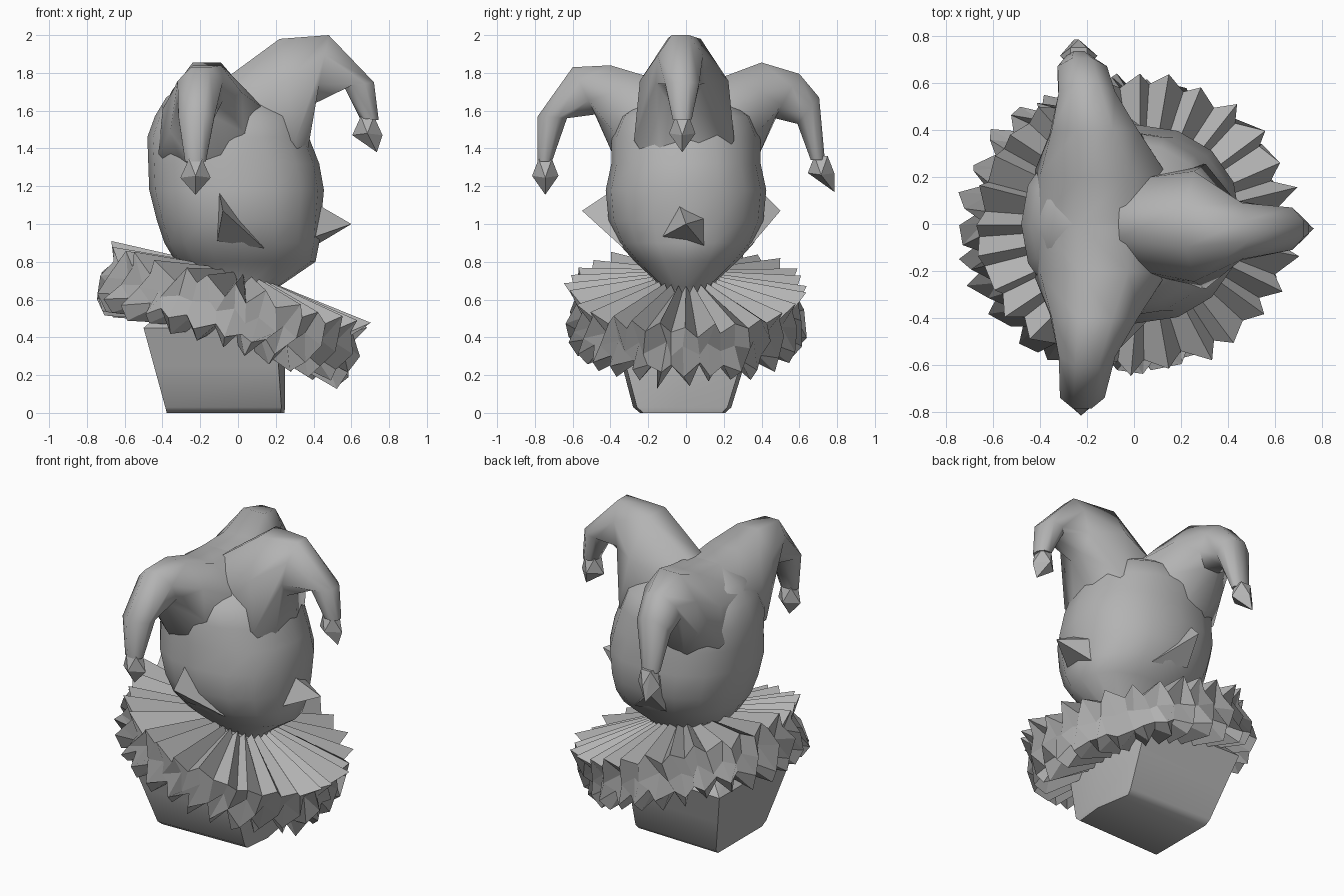
import bpy, bmesh, math, random
from mathutils import Vector, Matrix

if "Cube" in bpy.data.objects:
    bpy.data.objects.remove(bpy.data.objects["Cube"])

random.seed(4)
grey = bpy.data.materials.new("light_grey")
grey.diffuse_color = (0.45, 0.45, 0.45, 1)
grey.use_nodes = True
grey.node_tree.nodes["Principled BSDF"].inputs["Base Color"].default_value = grey.diffuse_color


def finish(name, bm, smooth=None):
    bmesh.ops.recalc_face_normals(bm, faces=bm.faces)
    me = bpy.data.meshes.new(name)
    bm.to_mesh(me)
    bm.free()
    me.materials.append(grey)
    ob = bpy.data.objects.new(name, me)
    bpy.context.collection.objects.link(ob)
    if smooth:
        bpy.ops.object.select_all(action='DESELECT')
        ob.select_set(True)
        bpy.context.view_layer.objects.active = ob
        bpy.ops.object.shade_smooth_by_angle(angle=math.radians(smooth))
    return ob


def loft(name, rings, smooth=None):
    """Skin a list of equal-length rings and cap both ends."""
    bm = bmesh.new()
    vs = [[bm.verts.new(p) for p in ring] for ring in rings]
    n = len(vs[0])
    for a, b in zip(vs, vs[1:]):
        for i in range(n):
            j = (i + 1) % n
            bm.faces.new((a[i], a[j], b[j], b[i]))
    bm.faces.new(vs[0])
    bm.faces.new(vs[-1])
    return finish(name, bm, smooth)


def hull(name, points):
    bm = bmesh.new()
    for p in points:
        bm.verts.new(p)
    bmesh.ops.convex_hull(bm, input=bm.verts[:])
    return finish(name, bm)


def power(v, e):
    return math.copysign(abs(v) ** e, v)


# Bust: five-sided block, wider towards the shoulders
foot = [(-.385, .24), (-.385, -.28), (.23, -.26), (.25, -.05), (.21, .22)]
chest = [(-.5, .37), (-.5, -.39), (.2, -.37), (.25, -.03), (.19, .35)]
bust = [[(x * .98, y * .87, 0) for x, y in foot]]
for z in (.03, .25, .45):
    t = (z - .03) / .42
    bust.append([(a + (c - a) * t, b + (d - b) * t, z)
                 for (a, b), (c, d) in zip(foot, chest)])
bust.append([(x * .6, y * .6, .62) for x, y in chest])
loft("bust", bust, 55)

# Ruff: tilted ring of sharp pleats
pleats = 28
tilt = Matrix.Translation((-.045, 0, .505)) @ Matrix.Rotation(math.radians(17.5), 4, 'Y')
# (radius, height) on a ridge and in a fold, from inner top to inner bottom
section = [((.2, .24), (.2, .20)), ((.71, .185), (.655, .11)),
           ((.62, .04), (.70, .01)), ((.70, -.10), (.62, -.06)),
           ((.65, -.17), (.58, -.07)), ((.25, -.10), (.25, -.06))]
ruff = []
for k, pair in enumerate(section):
    ring = []
    for i in range(pleats * 2):
        r, h = pair[i % 2]
        a = math.pi * i / pleats
        if 0 < k < 5:
            r += random.uniform(-.02, .015)
            h += random.uniform(-.02, .015)
            a += random.uniform(-.035, .035)
        ring.append(tilt @ Vector((r * 1.02 * math.cos(a), r * .9 * math.sin(a), h)))
    ruff.append(ring)
loft("ruff", ruff)

# Head: egg-shaped loft with a conical top (z, back x, face x, half width)
levels = [(.58, -.15, .18, .10), (.67, -.13, .22, .13), (.80, -.33, .41, .27),
          (.90, -.39, .43, .36), (1.02, -.43, .44, .41), (1.18, -.47, .455, .425),
          (1.32, -.475, .43, .395), (1.46, -.48, .375, .395), (1.57, -.44, .34, .35),
          (1.67, -.38, .2, .22), (1.76, -.25, .05, .08)]
head = []
for z, x0, x1, w in levels:
    ring = []
    for i in range(16):
        a = math.tau * i / 16
        ring.append(((x0 + x1) / 2 + (x1 - x0) / 2 * power(math.cos(a), .9),
                     w * power(math.sin(a), .9), z))
    head.append(ring)
loft("head", head, 55)


# Hat horns: stations of (outer edge r, z, inner edge r, z, half width, side offset, flare)
def horn(name, stations, direction):
    d = Vector(direction)
    side = Vector((0, 0, 1)).cross(d)
    if side.x < 0:
        side = -side
    rings = []
    for r0, z0, r1, z1, w, off, flare in stations:
        top = d * r0 + Vector((0, 0, z0))
        low = d * r1 + Vector((0, 0, z1))
        ring = []
        for i in range(8):
            a = math.tau * (i + .5) / 8
            c, s = math.cos(a) / .924, math.sin(a) / .924
            ring.append((top + low) / 2 + (top - low) / 2 * c
                        + side * (w * s * (1 - flare * c) + off))
        rings.append(ring)
    loft(name, rings, 60)


root = [(0, 1.77, 0, 1.3, .27, -.14, .1), (.2, 1.78, .24, 1.2, .28, -.13, .1)]
horn("left_horn", root + [(.40, 1.855, .375, 1.34, .19, -.165, .05),
                          (.60, 1.795, .47, 1.56, .12, -.2, 0),
                          (.705, 1.67, .59, 1.53, .105, -.22, 0),
                          (.735, 1.34, .66, 1.34, .055, -.235, 0)], (0, 1, 0))
horn("right_horn", root + [(.40, 1.84, .375, 1.34, .19, -.165, .05),
                           (.60, 1.83, .48, 1.58, .12, -.2, 0),
                           (.785, 1.57, .63, 1.56, .095, -.22, 0),
                           (.785, 1.33, .71, 1.33, .055, -.225, 0)], (0, -1, 0))
horn("front_horn", [(-.08, 1.76, 0, 1.3, .2, 0, .2), (.22, 1.98, .34, 1.22, .25, -.01, .15),
                    (.48, 2.0, .41, 1.64, .125, -.03, .1),
                    (.72, 1.75, .56, 1.73, .09, -.02, 0),
                    (.745, 1.55, .645, 1.56, .05, -.02, 0)], (1, 0, 0))


# Bells: pointed four-sided drops at the horn tips
def bell(name, x, y, z, lean):
    pts = [(x + sx * .035, y + sy * .035, z + .09) for sx in (-1, 1) for sy in (-1, 1)]
    pts += [(x - .08, y, z - .01), (x + .08, y, z - .01),
            (x, y - .07, z), (x, y + .07, z), (x + lean[0], y + lean[1], z - .1)]
    hull(name, pts)


bell("left_bell", -.235, .715, 1.27, (-.02, .07))
bell("right_bell", -.225, -.745, 1.255, (0, 0))
bell("front_bell", .685, -.02, 1.48, (.05, 0))

# Nose: wedge with an upturned tip
hull("nose", [(.41, -.04, 1.11), (.40, -.13, .93), (.40, .1, .88),
              (.41, .1, 1.03), (.60, 0, 1.0)])

# Ears: thin pointed wedges on both sides
for name, s, tip in (("left_ear", 1, .50), ("right_ear", -1, .55)):
    hull(name, [(-.10, s * .40, 1.17), (-.11, s * .36, .91),
                (.14, s * .33, .87), (-.08, s * tip, 1.07)])
